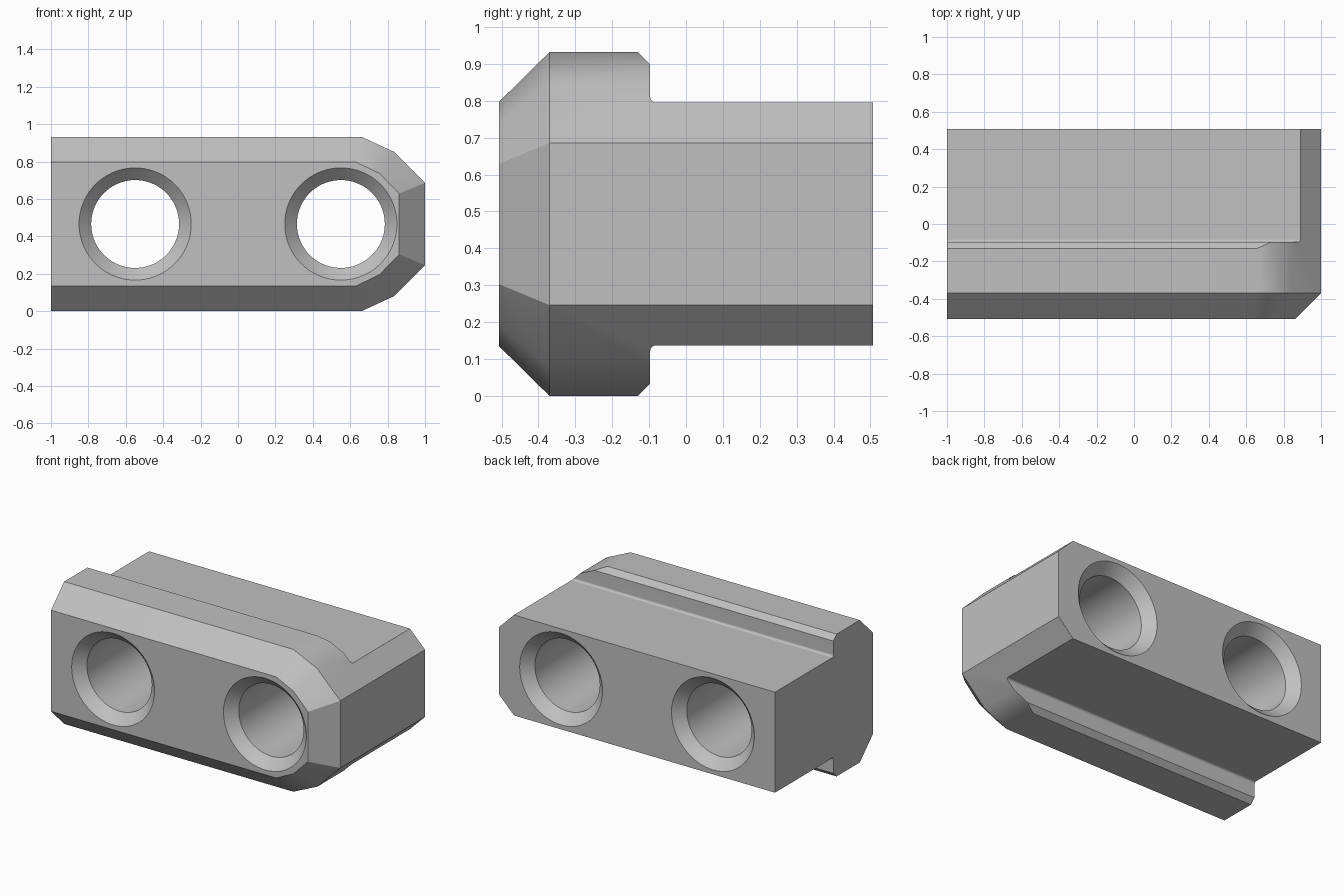
import bpy, bmesh, math

cube = bpy.data.objects.get("Cube")
if cube:
    bpy.data.objects.remove(cube, do_unlink=True)

HEIGHT, DEPTH, MID = 0.932, 0.507, 0.466

steel = bpy.data.materials.new("plain grey")
steel.use_nodes = True
steel.diffuse_color = (0.53, 0.53, 0.53, 1)
steel.node_tree.nodes["Principled BSDF"].inputs["Base Color"].default_value = steel.diffuse_color


def loft(name, rings):
    """Closed solid through rings of equal point count."""
    bm = bmesh.new()
    loops = [[bm.verts.new(p) for p in ring] for ring in rings]
    n = len(loops[0])
    for a, b in zip(loops, loops[1:]):
        for i in range(n):
            j = (i + 1) % n
            bm.faces.new((a[i], a[j], b[j], b[i]))
    bm.faces.new(loops[0])
    bm.faces.new(loops[-1])
    bmesh.ops.recalc_face_normals(bm, faces=bm.faces)
    mesh = bpy.data.meshes.new(name)
    bm.to_mesh(mesh)
    bm.free()
    mesh.materials.append(steel)
    obj = bpy.data.objects.new(name, mesh)
    bpy.context.collection.objects.link(obj)
    return obj


def mirrored(half):
    """Complete a profile given as (u, height above middle)."""
    return half + [(u, -h) for u, h in reversed(half)]


def carve(target, tool, operation):
    mod = target.modifiers.new("cut", "BOOLEAN")
    mod.operation, mod.solver, mod.object = operation, "EXACT", tool
    bpy.context.view_layer.objects.active = target
    bpy.ops.object.modifier_apply(modifier=mod.name)
    bpy.data.objects.remove(tool, do_unlink=True)


# Body: faceted outline, chamfered along the front
outer = mirrored([(-1, MID), (0.66, MID), (0.834, 0.386), (1, 0.22)])
inner = mirrored([(-1, 0.331), (0.632, 0.331), (0.757, 0.27), (0.862, 0.163)])
body = loft("clamp_block", [[(x, y, MID + h) for x, h in ring] for ring, y in
            ((inner, -DEPTH), (outer, -0.37), (outer, DEPTH))])

# Side profile: tall head, bevelled shoulder, small fillet, narrow rear
r = 0.015
fillet = [(-0.097 + r - r * math.cos(a), 0.329 + r - r * math.sin(a))
          for a in (k * math.pi / 8 for k in range(5))]
side = mirrored([(-0.8, 0.6), (-0.23, 0.6), (-0.13, MID), (-0.097, 0.433)]
                + fillet + [(0.8, 0.329)])
profile = loft("side_profile", [[(x, y, MID + h) for y, h in side] for x in (-1.2, 1.2)])
carve(body, profile, "INTERSECT")

# Two through holes, countersunk at both ends
BORE, SINK = 0.235, 0.065
for x in (-0.55, 0.55):
    rings = [(-DEPTH - 0.05, BORE + SINK + 0.05), (-DEPTH + SINK, BORE),
             (DEPTH - SINK, BORE), (DEPTH + 0.05, BORE + SINK + 0.05)]
    drill = loft("drill", [[(x + rad * math.cos(t), y, MID + rad * math.sin(t))
                            for t in (k * math.tau / 72 for k in range(72))]
                           for y, rad in rings])
    carve(body, drill, "DIFFERENCE")

# Smooth the bores, fillets and rounded end, keeping the corners crisp
bpy.ops.object.select_all(action="DESELECT")
body.select_set(True)
bpy.context.view_layer.objects.active = body
bpy.ops.object.shade_smooth_by_angle(angle=math.radians(30))
weighted = body.modifiers.new("flat faces", "WEIGHTED_NORMAL")
weighted.keep_sharp = True
